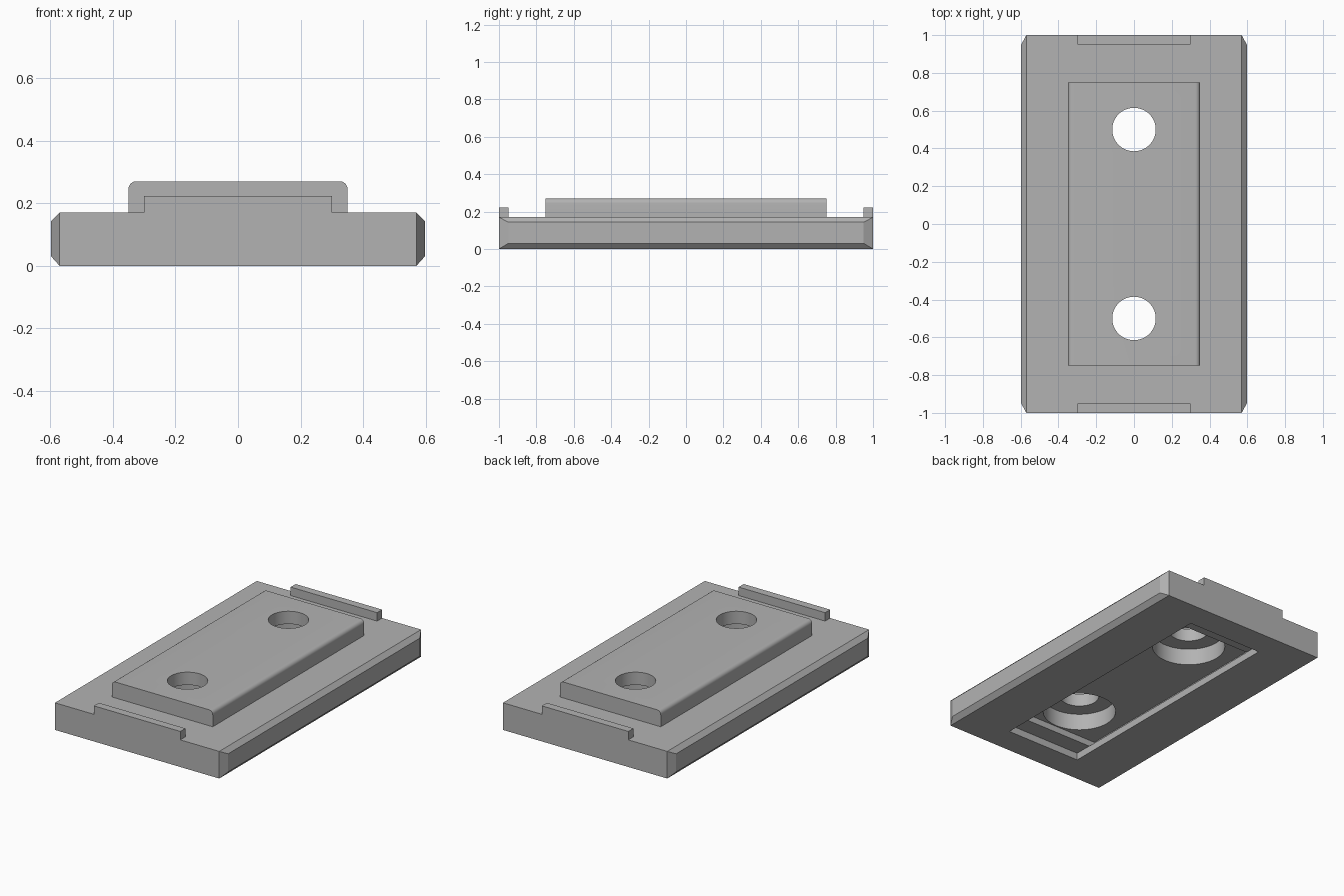
import bpy
import bmesh
import math
from mathutils import Vector

if "Cube" in bpy.data.objects:
    bpy.data.objects.remove(bpy.data.objects["Cube"], do_unlink=True)

PLATE_TOP, PAD_TOP = 0.17, 0.27
HOLE_Y = 0.5

grey = bpy.data.materials.new("plain grey")
grey.use_nodes = True
grey.diffuse_color = (0.45, 0.45, 0.45, 1)
grey.node_tree.nodes["Principled BSDF"].inputs["Base Color"].default_value = (0.45, 0.45, 0.45, 1)


def finish(name, bm):
    bmesh.ops.recalc_face_normals(bm, faces=bm.faces)
    mesh = bpy.data.meshes.new(name)
    bm.to_mesh(mesh)
    bm.free()
    mesh.materials.append(grey)
    obj = bpy.data.objects.new(name, mesh)
    bpy.context.collection.objects.link(obj)
    return obj


def add_box(bm, half_x, y0, y1, z0, z1):
    verts = bmesh.ops.create_cube(bm, size=1)["verts"]
    for v in verts:
        v.co = Vector((v.co.x * 2 * half_x,
                       y0 + (v.co.y + 0.5) * (y1 - y0),
                       z0 + (v.co.z + 0.5) * (z1 - z0)))


def box(name, *dims):
    bm = bmesh.new()
    add_box(bm, *dims)
    return finish(name, bm)


def cylinder(name, radius, y, z0, z1):
    bm = bmesh.new()
    bmesh.ops.create_cone(bm, cap_ends=True, segments=64, radius1=radius,
                          radius2=radius, depth=z1 - z0)
    bmesh.ops.translate(bm, verts=bm.verts, vec=(0, y, (z0 + z1) / 2))
    return finish(name, bm)


def activate(obj):
    bpy.ops.object.select_all(action="DESELECT")
    obj.select_set(True)
    bpy.context.view_layer.objects.active = obj


def cut(target, cutter):
    mod = target.modifiers.new("cut", "BOOLEAN")
    mod.operation, mod.solver, mod.object = "DIFFERENCE", "EXACT", cutter
    activate(target)
    bpy.ops.object.modifier_apply(modifier=mod.name)


# Base plate with bevelled side faces
bm = bmesh.new()
for sx in (-1, 1):
    for sy in (-1, 1):
        for z, side_z in ((0, 0.03), (PLATE_TOP, 0.143)):
            bm.verts.new((sx * 0.57, sy, z))
            bm.verts.new((sx * 0.597, sy * 0.95, side_z))
bmesh.ops.convex_hull(bm, input=bm.verts)
bmesh.ops.dissolve_limit(bm, angle_limit=math.radians(1), verts=bm.verts, edges=bm.edges)
base = finish("base_plate", bm)

# Raised pad with rounded long top edges
bm = bmesh.new()
add_box(bm, 0.35, -0.75, 0.75, PLATE_TOP, PAD_TOP)
long_edges = [e for e in bm.edges
              if all(v.co.z > PAD_TOP - 0.01 for v in e.verts)
              and abs(e.verts[0].co.y - e.verts[1].co.y) > 1]
bmesh.ops.bevel(bm, geom=long_edges, offset=0.025, segments=6, profile=0.5, affect="EDGES")
pad = finish("raised_pad", bm)

# End tabs
box("front_tab", 0.3, -1, -0.95, PLATE_TOP, 0.223)
box("back_tab", 0.3, 0.95, 1, PLATE_TOP, 0.223)

# Underside recess: shallow opening, then a deeper undercut pocket
cutters = [box("opening_cutter", 0.26, -0.83, 0.83, -0.1, 0.045),
           box("pocket_cutter", 0.3, -0.72, 0.72, 0.044, 0.085)]

# Counterbored screw holes
for y in (-HOLE_Y, HOLE_Y):
    cutters.append(cylinder("bore_cutter", 0.213, y, 0.05, 0.19))
    cutters.append(cylinder("hole_cutter", 0.115, y, 0.06, 0.4))

for cutter in cutters:
    cutter.hide_render = True
    cut(base, cutter)
    if cutter.name.startswith(("bore", "hole")):
        cut(pad, cutter)
for cutter in cutters:
    bpy.data.objects.remove(cutter, do_unlink=True)

# Smooth holes and rounded edges, sharp elsewhere
for obj in (base, pad):
    activate(obj)
    bpy.ops.object.shade_smooth_by_angle(angle=math.radians(20))
